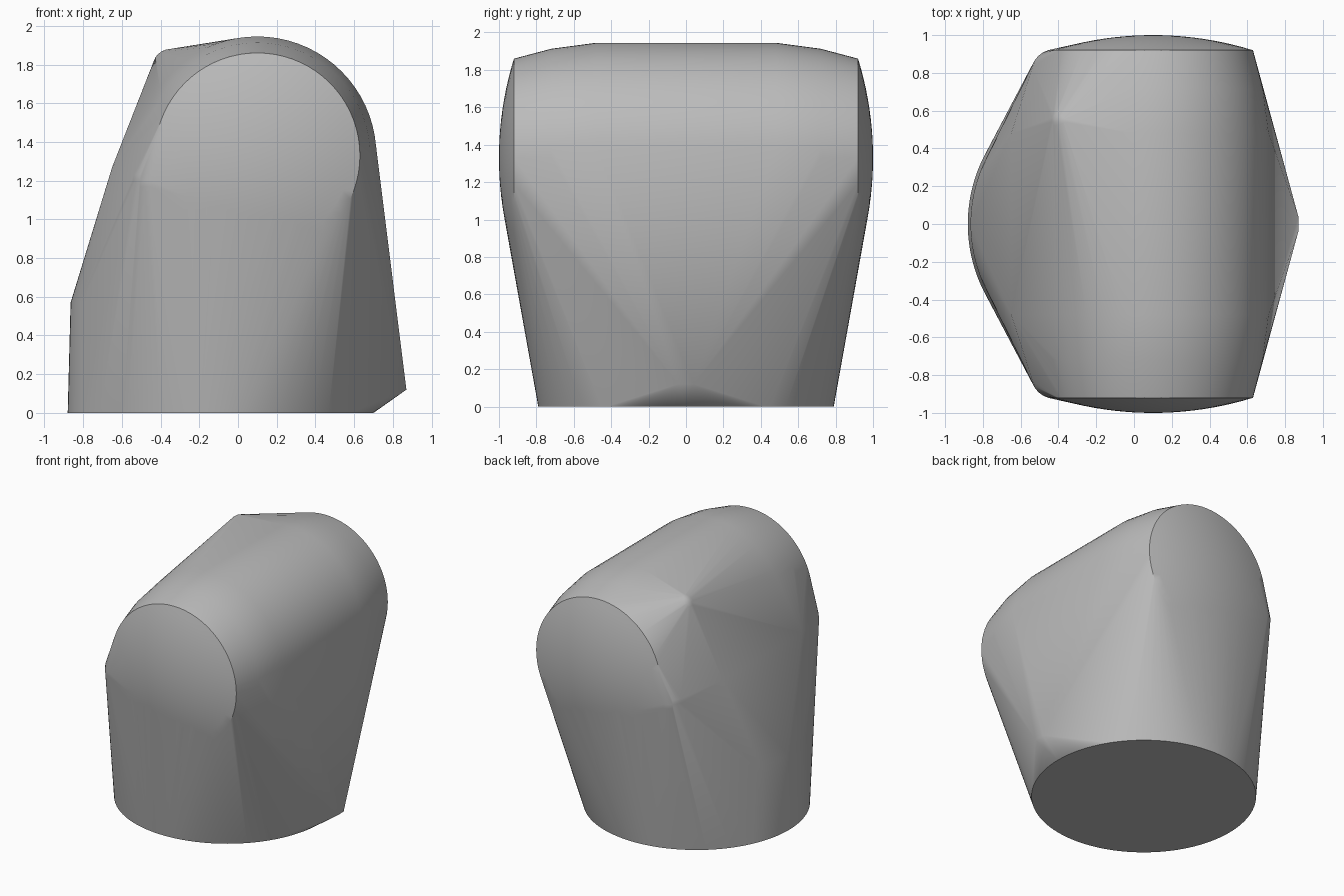
import bpy, bmesh
from math import sin, cos, pi, radians, sqrt

if "Cube" in bpy.data.objects:
    bpy.data.objects.remove(bpy.data.objects["Cube"])

points = []


def ring_y(y, r, n=72):
    """Circle around the horizontal barrel axis."""
    for i in range(n):
        a = 2 * pi * i / n
        points.append((0.1 + r * cos(a), y, 1.33 + r * sin(a)))


def arc_z(z, r, a0, a1, n):
    """Arc of the round foot."""
    for i in range(n + 1):
        a = radians(a0 + (a1 - a0) * i / n)
        points.append((-0.09 + r * cos(a), r * sin(a), z))


def ball(x, y, z, r, n=12):
    """Small rounded corner."""
    for j in range(n + 1):
        b = pi * j / n
        for i in range(2 * n):
            a = pi * i / n
            points.append((x + r * sin(b) * cos(a), y + r * sin(b) * sin(a), z + r * cos(b)))


# Round foot and the short upright wall at its left
arc_z(0, 0.79, 0, 357.5, 143)
arc_z(0.57, 0.775, 155, 205, 20)

for s in (-1, 1):
    # Barrel with tapering shoulders
    ring_y(s * 0.48, 0.615)
    ring_y(s * 0.72, 0.583)
    ring_y(s * 0.92, 0.53)
    # Shallow domed end
    h, r = 0.08, 0.53
    big = (r * r + h * h) / (2 * h)
    for k in range(10):
        q = r * k / 10
        ring_y(s * (1.0 - big + sqrt(big * big - q * q)), q, 48 if k else 1)
    # Swollen left flank and rounded left corner
    points.append((-0.65, s * 0.48, 1.27))
    ball(-0.42, s * 0.80, 1.2, 0.125)
    # Pointed toe at the right
    points.append((0.87, s * 0.04, 0.12))

# Small knuckle on the upper left
ball(-0.35, 0.54, 1.79, 0.09)

# Stretch one skin over all the guide shapes
bm = bmesh.new()
for p in points:
    bm.verts.new(p)
bmesh.ops.remove_doubles(bm, verts=bm.verts, dist=0.0005)
res = bmesh.ops.convex_hull(bm, input=bm.verts)
inner = {g for g in res["geom_interior"] + res["geom_unused"] if isinstance(g, bmesh.types.BMVert)}
bmesh.ops.delete(bm, geom=list(inner), context='VERTS')
bmesh.ops.dissolve_limit(bm, angle_limit=radians(0.3), verts=bm.verts, edges=bm.edges)
bmesh.ops.recalc_face_normals(bm, faces=bm.faces)

mesh = bpy.data.meshes.new("rounded_body")
bm.to_mesh(mesh)
bm.free()
body = bpy.data.objects.new("rounded_body", mesh)
bpy.context.collection.objects.link(body)

grey = bpy.data.materials.new("grey")
grey.diffuse_color = (0.5, 0.5, 0.5, 1)
grey.use_nodes = True
grey.node_tree.nodes["Principled BSDF"].inputs["Base Color"].default_value = grey.diffuse_color
mesh.materials.append(grey)

bpy.context.view_layer.objects.active = body
body.select_set(True)
bpy.ops.object.shade_smooth_by_angle(angle=radians(30))
